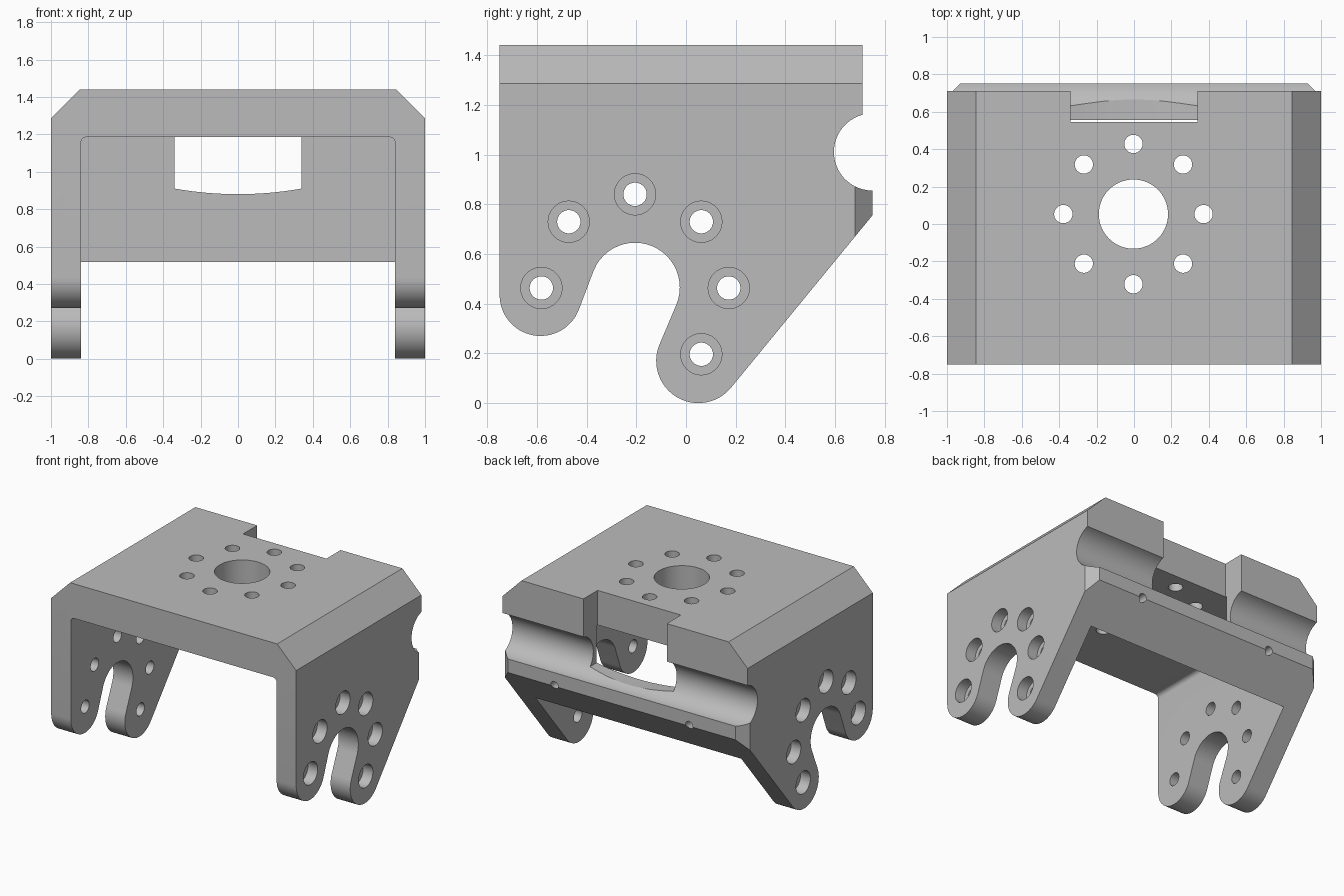
import bpy, bmesh, math

if "Cube" in bpy.data.objects:
    bpy.data.objects.remove(bpy.data.objects["Cube"])

steel = bpy.data.materials.new("plain_grey")
steel.diffuse_color = (0.5, 0.5, 0.5, 1)
steel.use_nodes = True
steel.node_tree.nodes["Principled BSDF"].inputs["Base Color"].default_value = steel.diffuse_color


def arc(cx, cy, r, a0, a1, n=24):
    """Points along an arc, angles in degrees."""
    return [(cx + r * math.cos(math.radians(a0 + (a1 - a0) * i / n)),
             cy + r * math.sin(math.radians(a0 + (a1 - a0) * i / n)))
            for i in range(n + 1)]


def circle(cx, cy, r, n=40):
    return arc(cx, cy, r, 0, 360, n)[:-1]


def prism(name, pts, axis, lo, hi):
    """Extrude a 2D outline along an axis."""
    place = {'x': lambda u, v, w: (w, u, v),
             'y': lambda u, v, w: (u, w, v),
             'z': lambda u, v, w: (u, v, w)}[axis]
    bm = bmesh.new()
    a = [bm.verts.new(place(u, v, lo)) for u, v in pts]
    b = [bm.verts.new(place(u, v, hi)) for u, v in pts]
    bm.faces.new(a)
    bm.faces.new(b[::-1])
    n = len(pts)
    for i in range(n):
        j = (i + 1) % n
        bm.faces.new((a[j], a[i], b[i], b[j]))
    bmesh.ops.recalc_face_normals(bm, faces=bm.faces)
    me = bpy.data.meshes.new(name)
    bm.to_mesh(me)
    bm.free()
    ob = bpy.data.objects.new(name, me)
    bpy.context.collection.objects.link(ob)
    return ob


# Bracket body: side outline with rod channel, two feet and slot
outline = ([(-.75, 1.44), (.71, 1.44)]
           + arc(.75, 1.01, .155, 105, 270)
           + [(.75, .755)]
           + arc(.05, .17, .17, -39.6, -202.5)
           + arc(-.205, .465, .18, -22.5, 202.5 - 45)
           + arc(-.585, .435, .165, -22.5, -180))
body = prism("bracket", outline, 'x', -1, 1)
body.data.materials.append(steel)


def cut(pts, axis, lo, hi):
    tool = prism("cutter", pts, axis, lo, hi)
    tool.hide_render = True
    tool.data.materials.append(steel)
    m = body.modifiers.new("cut", 'BOOLEAN')
    m.operation = 'DIFFERENCE'
    m.solver = 'EXACT'
    m.object = tool
    bpy.context.view_layer.objects.active = body
    bpy.ops.object.modifier_apply(modifier=m.name)
    bpy.data.objects.remove(tool, do_unlink=True)


# Space between the legs, open to the front and below
cut([(-.84, -.2), (.84, -.2)] + arc(.81, 1.155, .03, 0, 90, 6)
    + arc(-.81, 1.155, .03, 90, 180, 6), 'y', -.9, .555)

# Rear notch with a gently curved floor
cut(arc(0, 2.82, 1.94, 259.9, 280.1, 16) + [(.34, 2), (-.34, 2)], 'y', .545, 1)

for s in (-1, 1):
    # Sloped top edges
    cut([(s * .835, 1.45), (s * 1.01, 1.275), (s * 1.01, 1.45)], 'y', -.9, .9)
    # Clipped corners of the rear lip
    cut([(s * .92, .76), (s * 1.01, .67), (s * 1.01, .76)], 'z', .4, 1)
    # Blind holes in the rear lip
    cut(circle(s * .55, .76, .03, 24), 'y', .64, .9)

# Leg holes with outer counterbores
for deg in (-45, 0, 45, 90, 135, 180):
    y = -.205 + .377 * math.cos(math.radians(deg))
    z = .463 + .377 * math.sin(math.radians(deg))
    cut(circle(y, z, .047, 32), 'x', -1.1, 1.1)
    for lo, hi in ((.92, 1.1), (-1.1, -.92)):
        cut(circle(y, z, .083), 'x', lo, hi)

# Top plate: centre bore and ring of eight holes
cut(circle(-.003, .053, .185, 64), 'z', 1.0, 1.6)
for i in range(8):
    a = i * math.pi / 4
    cut(circle(-.003 + .375 * math.cos(a), .053 + .375 * math.sin(a), .049, 32),
        'z', 1.1, 1.6)

# Smooth curved walls, keep the machined edges sharp
bpy.ops.object.select_all(action='DESELECT')
body.select_set(True)
bpy.context.view_layer.objects.active = body
bpy.ops.object.shade_smooth_by_angle(angle=math.radians(25))
